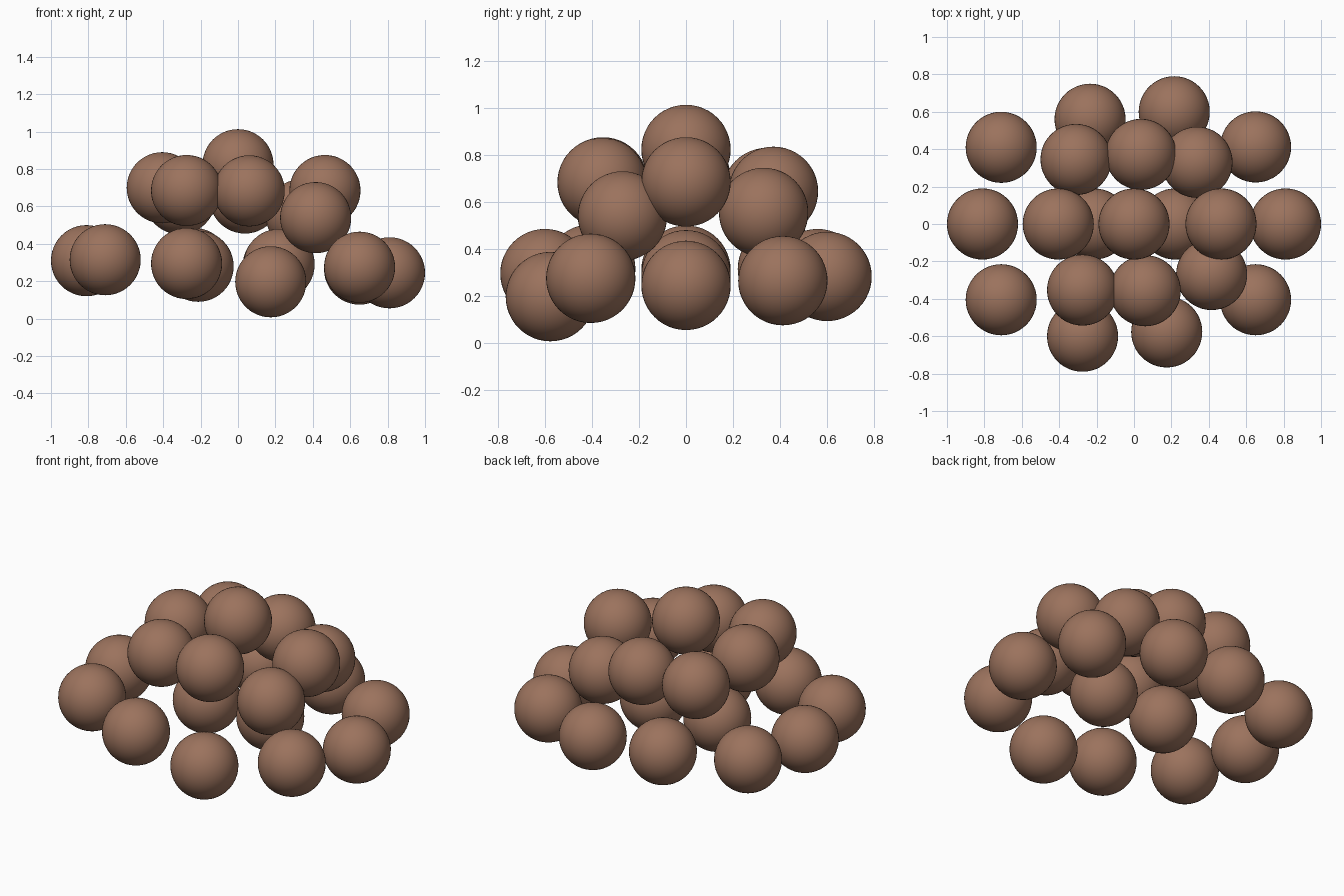
import bpy

R = 0.19
mat = bpy.data.materials.new("brown")
mat.diffuse_color = (0.33, 0.17, 0.11, 1)

# Heap of balls, layer by layer: centre x, y, z
layers = {
    "outer_ball": [(-.81, 0, .31), (-.71, .41, .315), (-.71, -.405, .315),
                   (-.235, .56, .295), (.215, .60, .283), (.65, .412, .265),
                   (.81, 0, .245), (.65, -.405, .275), (.175, -.577, .197),
                   (-.275, -.60, .295)],
    "inner_ball": [(-.213, 0, .28), (.22, 0, .29)],
    "middle_ball": [(-.405, 0, .70), (-.31, .345, .64), (.037, .372, .645),
                    (.337, .33, .555), (.465, 0, .685), (.415, -.27, .54),
                    (.06, -.357, .683), (-.275, -.353, .685)],
    "top_ball": [(0, 0, .823)],
}

for name, centres in layers.items():
    for c in centres:
        bpy.ops.mesh.primitive_uv_sphere_add(segments=48, ring_count=24,
                                             radius=R, location=c)
        ob = bpy.context.object
        ob.name = name
        ob.data.materials.append(mat)
        bpy.ops.object.shade_smooth()
